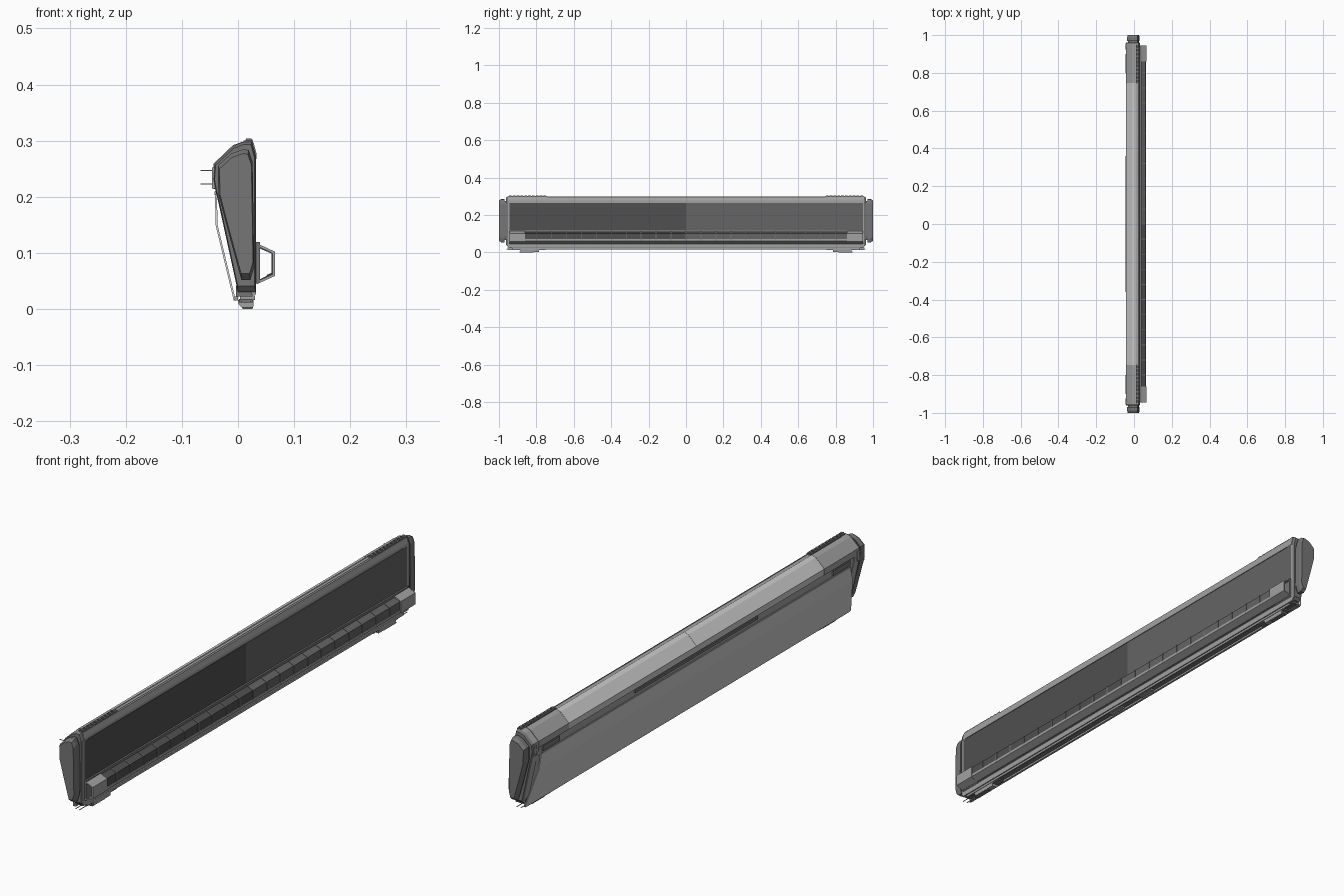
import bpy, bmesh, math
from mathutils import Vector

if "Cube" in bpy.data.objects:
    bpy.data.objects.remove(bpy.data.objects["Cube"])

# grey shades
SHADE = {}
for key, g in (("mid", 0.55), ("grey", 0.36), ("dark", 0.18), ("darker", 0.13), ("black", 0.08)):
    SHADE[key] = bpy.data.materials.new(key + "_grey")
    SHADE[key].diffuse_color = (g, g, g, 1)


def prism(name, pts, y0, y1, s0=1.0, s1=1.0, edit=None, mat=None):
    """Extrude an x-z outline along y; s0/s1 scale each end about its centre."""
    cx = sum(p[0] for p in pts) / len(pts)
    cz = sum(p[1] for p in pts) / len(pts)
    bm = bmesh.new()
    rings = []
    for y, s in ((y0, s0), (y1, s1)):
        rings.append([bm.verts.new((cx + (x - cx) * s, y, cz + (z - cz) * s)) for x, z in pts])
    a, b = rings
    n = len(pts)
    for i in range(n):
        bm.faces.new((a[i], a[(i + 1) % n], b[(i + 1) % n], b[i]))
    bm.faces.new(a)
    bm.faces.new(b)
    if edit:
        for v in bm.verts:
            edit(v)
    bmesh.ops.recalc_face_normals(bm, faces=bm.faces)
    me = bpy.data.meshes.new(name)
    bm.to_mesh(me)
    bm.free()
    if mat:
        me.materials.append(SHADE[mat])
    ob = bpy.data.objects.new(name, me)
    bpy.context.collection.objects.link(ob)
    return ob


def box(name, x0, x1, y0, y1, z0, z1, mat=None):
    return prism(name, [(x0, z0), (x1, z0), (x1, z1), (x0, z1)], y0, y1, mat=mat)


def both(fn, name, y0, y1):
    """Repeat a part at the front and back ends."""
    for s, tag in ((-1, "front"), (1, "back")):
        fn(f"{name}_{tag}", s * y0, s * y1)


def band(path, t):
    """Thicken an open path into a closed outline, t to its left-hand side."""
    inner = []
    for i, p in enumerate(path):
        p = Vector(p)
        d1 = (p - Vector(path[i - 1])).normalized() if i else None
        d2 = (Vector(path[i + 1]) - p).normalized() if i < len(path) - 1 else None
        d1, d2 = d1 or d2, d2 or d1
        n1, n2 = Vector((-d1.y, d1.x)), Vector((-d2.y, d2.x))
        m = (n1 + n2).normalized()
        inner.append(tuple(p + m * t / max(m.dot(n1), 0.3)))
    return list(path) + inner[::-1]


# main body with a leaning lower left flank
body = [(-0.040, 0.256), (-0.008, 0.288), (0.010, 0.296), (0.024, 0.296), (0.029, 0.272),
        (0.029, 0.04), (0.002, 0.04), (-0.033, 0.19), (-0.038, 0.205), (-0.040, 0.23)]
prism("main_body", body, -0.945, 0.945, mat="grey")

# end frames
frame = [(-0.042, 0.259), (-0.008, 0.291), (0.010, 0.298), (0.025, 0.298), (0.032, 0.272),
         (0.032, 0.03), (0.0, 0.03), (-0.035, 0.19), (-0.040, 0.21), (-0.044, 0.232)]
both(lambda n, a, b: prism(n, frame, a, b, mat="grey"), "end_frame", 0.925, 0.952)
both(lambda n, a, b: prism(n, frame, a, b, 1.0, 0.94, mat="dark"), "end_frame_chamfer", 0.952, 0.962)

# end caps: neck, plate and raised face
cap = [(-0.036, 0.255), (-0.012, 0.277), (0.010, 0.285), (0.019, 0.283), (0.026, 0.262),
       (0.029, 0.075), (0.022, 0.052), (0.006, 0.052), (-0.018, 0.14), (-0.035, 0.205)]
both(lambda n, a, b: prism(n, cap, a, b, 0.9, 0.9, mat="dark"), "cap_neck", 0.960, 0.970)
both(lambda n, a, b: prism(n, cap, a, b, mat="dark"), "cap_plate", 0.970, 0.988)
both(lambda n, a, b: prism(n, cap, a, b, 1.0, 0.92, mat="dark"), "cap_face", 0.988, 1.0)

# thin lower left cover sheet, longer at the bottom than the top
sheet = band([(-0.008, 0.017), (-0.040, 0.150), (-0.041, 0.205)], -0.0035)


def slant(v):
    v.co.y = math.copysign(0.955 - 0.05 * (v.co.z - 0.017) / 0.19, v.co.y)


prism("left_cover", sheet, -0.95, 0.95, edit=slant)
box("left_cover_upper_rail", -0.042, -0.034, -0.9, 0.9, 0.203, 0.209, mat="grey")

# left brow panels along the sloping top, split at the centre and ends
brow = band([(-0.0435, 0.236), (-0.0435, 0.259), (-0.009, 0.292), (0.008, 0.298)], -0.003)
for a, b, m in ((-0.924, -0.7485, "grey"), (-0.7475, -0.0005, "mid"),
                (0.0005, 0.7475, "mid"), (0.7485, 0.924, "grey")):
    prism("brow_panel", brow, a, b, mat=m)
box("left_centre_slot", -0.044, -0.038, -0.36, 0.36, 0.222, 0.232, mat="dark")
both(lambda n, a, b: box(n, -0.044, -0.038, a, b, 0.214, 0.232, "dark"), "left_latch", 0.80, 0.90)

# right wall panel halves and edging
for a, b, m in ((-0.945, 0, "black"), (0, 0.945, "darker")):
    box("right_wall_panel", 0.028, 0.0325, a, b, 0.112, 0.265, mat=m)
prism("right_top_edging", [(0.024, 0.299), (0.028, 0.296), (0.033, 0.277), (0.033, 0.267),
                           (0.028, 0.267), (0.022, 0.290)], -0.950, 0.950, mat="grey")

# hollow side duct on the right: long middle run and larger end sections
duct_path = [(0.033, 0.048), (0.062, 0.062), (0.062, 0.100), (0.034, 0.112)]
end_path = [(0.033, 0.044), (0.066, 0.059), (0.066, 0.102), (0.034, 0.117)]
box("duct_backing", 0.029, 0.039, -0.945, 0.945, 0.046, 0.119, mat="dark")
for a, b, m in ((-0.86, 0, "black"), (0, 0.86, "darker")):
    prism("side_duct", band(duct_path, 0.002), a, b, mat=m)
both(lambda n, a, b: prism(n, band(end_path, 0.0045), a, b, mat="grey"), "duct_end", 0.86, 0.945)
rib = band([(0.052, 0.058), (0.064, 0.063), (0.064, 0.101), (0.034, 0.114)], 0.003)
for i in range(21):
    y = -0.80 + i * 0.08
    prism("duct_rib", rib, y - 0.002, y + 0.002, mat="dark")
prism("duct_lower_lip", band([(0.033, 0.045), (0.064, 0.060), (0.064, 0.070)], 0.003),
      -0.86, 0.86, mat="grey")

# base rail with stepped ledges
box("base_rail", -0.004, 0.026, -0.945, 0.945, 0.022, 0.042, mat="dark")
box("base_right_ledge", 0.024, 0.032, -0.952, 0.952, 0.026, 0.05, mat="grey")
box("base_right_lip", 0.024, 0.030, -0.93, 0.93, 0.016, 0.024, mat="grey")
box("base_left_lip", -0.008, 0.0, -0.950, 0.950, 0.015, 0.022, mat="grey")
both(lambda n, a, b: box(n, 0.004, 0.022, a, b, 0.016, 0.023, "grey"), "base_centre_pad", 0.05, 0.12)

# feet
foot = [(0.0, 0.016), (0.0, 0.010), (0.007, 0.002), (0.027, 0.002), (0.028, 0.016)]
both(lambda n, a, b: prism(n, foot, a, b, mat="grey"), "foot", 0.785, 0.885)
both(lambda n, a, b: box(n, 0.008, 0.026, a, b, 0.0, 0.004, "dark"), "foot_pad", 0.815, 0.89)
both(lambda n, a, b: box(n, 0.002, 0.027, a, b, 0.012, 0.018, "dark"), "foot_mount", 0.75, 0.90)

# toothed grips on top at both ends
both(lambda n, a, b: box(n, 0.010, 0.027, a, b, 0.294, 0.300, "dark"), "top_grip_base", 0.745, 0.95)
for s in (-1, 1):
    for i in range(10):
        y = s * (0.755 + i * 0.0205)
        prism("top_grip_tooth", [(0.012, 0.299), (0.015, 0.304), (0.024, 0.304), (0.027, 0.299)],
              y - 0.007, y + 0.007, mat="dark")

# thin pins on the left at each end, and under the base
for s in (-1, 1):
    for z in (0.223, 0.247):
        box("left_pin", -0.067, -0.040, s * 0.95 - 0.001, s * 0.95 + 0.001, z - 0.001, z + 0.001)
    box("left_end_tab", -0.046, -0.040, s * 0.94, s * 0.955, 0.215, 0.252, mat="grey")
    for x in (0.006, 0.022):
        box("base_pin", x - 0.001, x + 0.001, s * 0.90, s * 0.96, 0.012, 0.014)

for m in bpy.data.materials:
    if m.users and not m.is_grease_pencil:
        m.use_nodes = True
        m.node_tree.nodes["Principled BSDF"].inputs["Base Color"].default_value = m.diffuse_color
